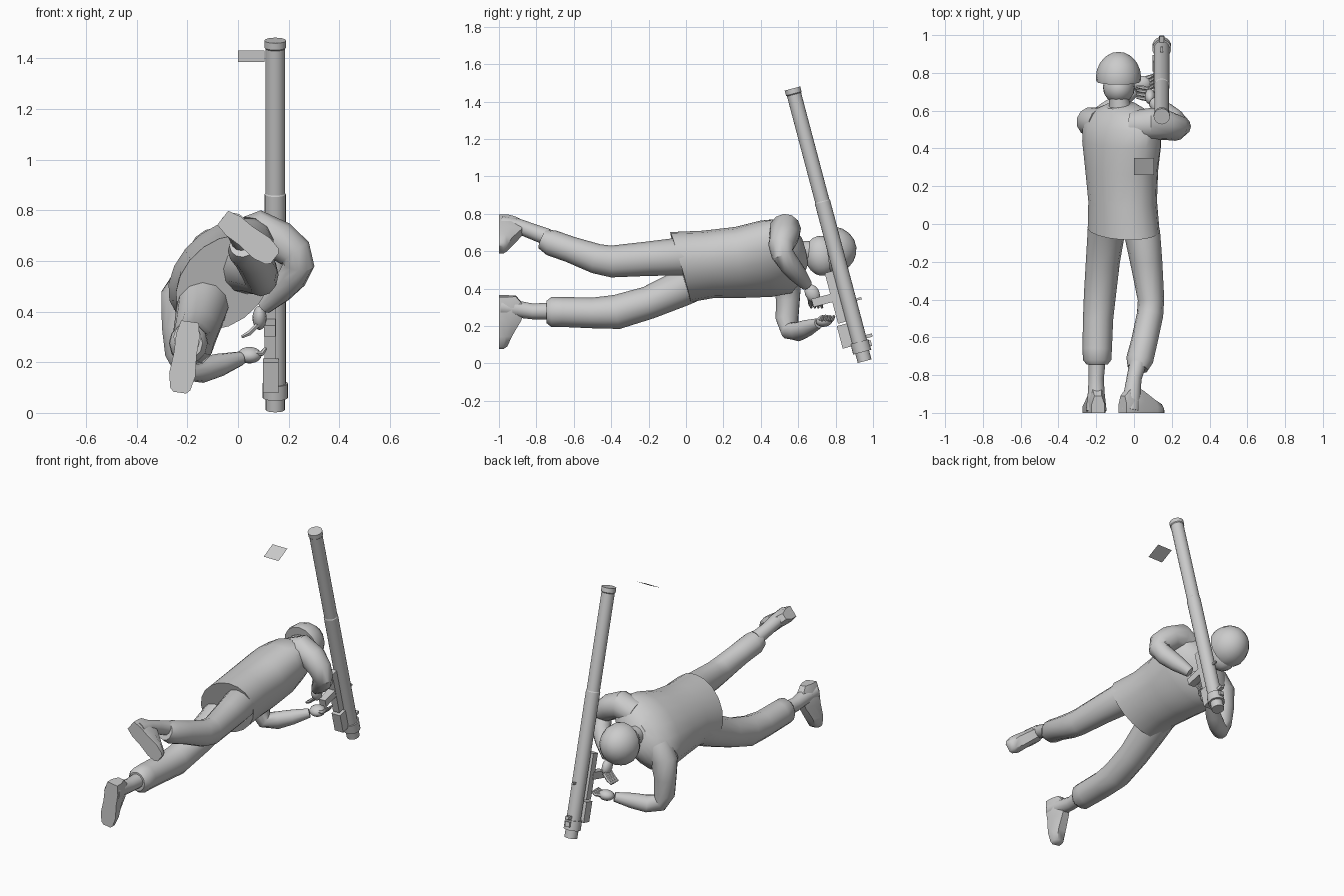
import bpy, bmesh, math
from mathutils import Vector, Matrix

if "Cube" in bpy.data.objects:
    bpy.data.objects.remove(bpy.data.objects["Cube"])

gray = bpy.data.materials.new("plain_gray")
gray.diffuse_color = (0.6, 0.6, 0.6, 1)
gray.use_nodes = True
gray.node_tree.nodes["Principled BSDF"].inputs["Base Color"].default_value = gray.diffuse_color


def finish(name, bm, matrix=None, angle=40):
    """Turn a bmesh into a smooth-by-angle object."""
    if matrix:
        bm.transform(matrix)
    if name != "floating_plate":
        bmesh.ops.recalc_face_normals(bm, faces=bm.faces)
    me = bpy.data.meshes.new(name)
    bm.to_mesh(me)
    bm.free()
    me.materials.append(gray)
    ob = bpy.data.objects.new(name, me)
    bpy.context.collection.objects.link(ob)
    bpy.ops.object.select_all(action='DESELECT')
    ob.select_set(True)
    bpy.context.view_layer.objects.active = ob
    bpy.ops.object.shade_smooth_by_angle(angle=math.radians(angle))
    return ob


def loft(name, rings, hint=(1, 0, 0), n=12, shear=None):
    """Skin ellipses (x, y, z, ra, rb) along a path; ra lies along the hint."""
    bm = bmesh.new()
    pts = [Vector(r[:3]) for r in rings]
    loops = []
    for i, r in enumerate(rings):
        t = (pts[min(i + 1, len(pts) - 1)] - pts[max(i - 1, 0)]).normalized()
        h = Vector(hint)
        u = (h - t * h.dot(t)).normalized()
        v = t.cross(u)
        loop = []
        for k in range(n):
            a = 2 * math.pi * k / n
            p = pts[i] + u * r[3] * math.cos(a) + v * r[4] * math.sin(a)
            if shear:
                p.y -= shear[i] * (p.z - pts[i].z)
            loop.append(bm.verts.new(p))
        loops.append(loop)
    for a, b in zip(loops, loops[1:]):
        for k in range(n):
            bm.faces.new((a[k], a[(k + 1) % n], b[(k + 1) % n], b[k]))
    bm.faces.new(loops[0])
    bm.faces.new(loops[-1])
    return finish(name, bm)


def ellipsoid(name, loc, size, rot_x=0, cut=False):
    bm = bmesh.new()
    bmesh.ops.create_uvsphere(bm, u_segments=16, v_segments=10, radius=1)
    if cut:  # keep the upper dome only
        bmesh.ops.bisect_plane(bm, geom=bm.verts[:] + bm.edges[:] + bm.faces[:],
                               plane_co=(0, 0, -0.15), plane_no=(0, 0, -1), clear_outer=True)
        bmesh.ops.holes_fill(bm, edges=[e for e in bm.edges if e.is_boundary])
    return finish(name, bm, Matrix.Translation(loc) @ Matrix.Rotation(rot_x, 4, 'X')
                  @ Matrix.Diagonal((*size, 1)))


# Torso in a loose shirt, rolled so its right side is raised
loft("shirt", [(-.055, -.03, .515, .215, .16), (-.06, .12, .53, .20, .16),
               (-.065, .28, .54, .215, .165), (-.065, .43, .56, .245, .165),
               (-.065, .53, .575, .25, .15), (-.07, .59, .59, .19, .11),
               (-.075, .63, .60, .09, .075)],
     hint=(.72, 0, .69), n=18, shear=[.2, .1, 0, 0, 0, 0, 0])

# Trouser legs, ankles and feet
loft("right_trouser_leg", [(.01, .08, .57, .10, .10), (.045, -.06, .57, .095, .10),
                           (.065, -.2, .56, .085, .092), (.09, -.4, .545, .07, .085),
                           (.085, -.48, .56, .07, .08), (.055, -.62, .61, .07, .07),
                           (.03, -.72, .645, .072, .07), (.02, -.765, .665, .055, .055)])
loft("left_trouser_leg", [(-.13, .10, .47, .11, .11), (-.145, -.03, .40, .10, .098),
                          (-.165, -.2, .325, .09, .088), (-.18, -.37, .275, .085, .092),
                          (-.19, -.5, .27, .08, .082), (-.195, -.66, .275, .078, .08),
                          (-.195, -.72, .275, .075, .08), (-.195, -.745, .275, .055, .06)])
loft("right_ankle", [(.02, -.74, .675, .045, .045), (.0, -.82, .705, .04, .042),
                     (-.01, -.90, .735, .045, .04), (-.02, -.985, .75, .05, .04)])
loft("left_ankle", [(-.195, -.72, .28, .045, .045), (-.2, -.82, .278, .04, .042),
                    (-.2, -.90, .29, .045, .045), (-.2, -.99, .30, .055, .05)])


def foot(name, heel, toe):
    """Wedge foot with its flat sole at y = -1."""
    h, t = Vector((heel[0], 0, heel[1])), Vector((toe[0], 0, toe[1]))
    d = (t - h).normalized()
    s = Vector((-d.z, 0, d.x))
    bm = bmesh.new()
    loops = []
    for f, w, top in ((0, .035, .09), (.2, .047, .14), (.45, .045, .12),
                      (.75, .052, .07), (.95, .04, .045), (1, .025, .025)):
        c = h.lerp(t, f)
        loops.append([bm.verts.new(c + s * w * k + Vector((0, -1 + y * top, 0)))
                      for k, y in ((-1, 0), (1, 0), (1, .5), (.55, 1), (-.55, 1), (-1, .5))])
    for a, b in zip(loops, loops[1:]):
        for k in range(6):
            bm.faces.new((a[k], a[(k + 1) % 6], b[(k + 1) % 6], b[k]))
    bm.faces.new(loops[0])
    bm.faces.new(loops[-1])
    finish(name, bm)


foot("right_foot", (-.06, .77), (.145, .61))
foot("left_foot", (-.19, .36), (-.23, .08))

# Arms
loft("right_upper_arm", [(.0, .52, .68, .08, .08), (.09, .53, .715, .085, .085),
                         (.165, .525, .68, .08, .078), (.225, .51, .63, .07, .07),
                         (.24, .515, .585, .06, .062), (.215, .55, .535, .058, .058),
                         (.165, .595, .48, .05, .05), (.105, .645, .42, .032, .032)], hint=(0, 1, .1))
loft("left_arm", [(-.17, .53, .52, .085, .09), (-.225, .54, .45, .08, .085),
                  (-.235, .545, .34, .065, .068), (-.225, .54, .24, .062, .066),
                  (-.2, .555, .175, .05, .055), (-.14, .6, .17, .05, .052),
                  (-.07, .65, .19, .045, .045), (.01, .71, .215, .028, .028)], hint=(.3, 1, .1))

# Hands with simple curled fingers
ellipsoid("right_palm", (.085, .675, .375), (.028, .038, .05), .5)
ellipsoid("left_palm", (.045, .74, .228), (.048, .045, .032), .2)
for i in range(4):
    o = i * .019
    loft(f"right_finger_{i + 1}", [(.08, .66 + o, .35, .011, .011), (.045, .665 + o, .315, .011, .011),
                                   (.015, .67 + o, .30, .007, .007)], hint=(0, 1, 0), n=6)
    loft(f"left_finger_{i + 1}", [(.06, .715 + o, .235, .011, .011), (.095, .725 + o, .235, .011, .011),
                                  (.11, .735 + o, .255, .007, .007)], hint=(0, 1, 0), n=6)

# Neck, head and helmet
loft("neck", [(-.07, .58, .59, .065, .065), (-.08, .66, .60, .052, .055), (-.085, .72, .60, .055, .06)])
ellipsoid("head", (-.08, .725, .575), (.085, .09, .108), .2)
ellipsoid("helmet", (-.082, .775, .605), (.12, .128, .137), math.radians(-82), cut=True)

# Launcher tube frame: local z runs up the tube from its lower end
base = Matrix.Translation((.147, .955, .012)) @ Matrix.Rotation(math.atan2(.385, 1.455), 4, 'X')


def ring_part(name, profile, n=20):
    """Turned part from (height, radius) pairs."""
    bm = bmesh.new()
    loops = [[bm.verts.new((r * math.cos(2 * math.pi * k / n), r * math.sin(2 * math.pi * k / n), z))
              for k in range(n)] for z, r in profile]
    for a, b in zip(loops, loops[1:]):
        for k in range(n):
            bm.faces.new((a[k], a[(k + 1) % n], b[(k + 1) % n], b[k]))
    bm.faces.new(loops[0])
    bm.faces.new(loops[-1])
    finish(name, bm, base, 30)


ring_part("launch_tube", [(0, .038), (.05, .038), (.05, .05), (.108, .05), (.108, .042),
                          (.88, .042), (.885, .039), (1.475, .039), (1.48, .043), (1.508, .043)])


def box(name, center, size):
    bm = bmesh.new()
    bmesh.ops.create_cube(bm, size=1)
    finish(name, bm, base @ Matrix.Translation(center) @ Matrix.Diagonal((*size, 1)), 30)


# Fittings along the tube
box("battery_block", (-.018, -.066, .157), (.06, .06, .125))
box("grip_stock", (-.02, -.062, .37), (.045, .048, .28))
box("trigger_grip", (-.022, -.13, .372), (.045, .12, .045))
box("front_sight", (0, .05, .33), (.012, .04, .012))
box("rear_sight", (0, .058, .125), (.025, .034, .018))
box("collar_lug", (0, .045, .085), (.03, .03, .03))

# Thin tilted plate floating above the back
bm = bmesh.new()
bm.faces.new([bm.verts.new(p) for p in ((0, .26, 1.385), (.105, .26, 1.385),
                                        (.105, .35, 1.43), (0, .35, 1.43))])
finish("floating_plate", bm)
